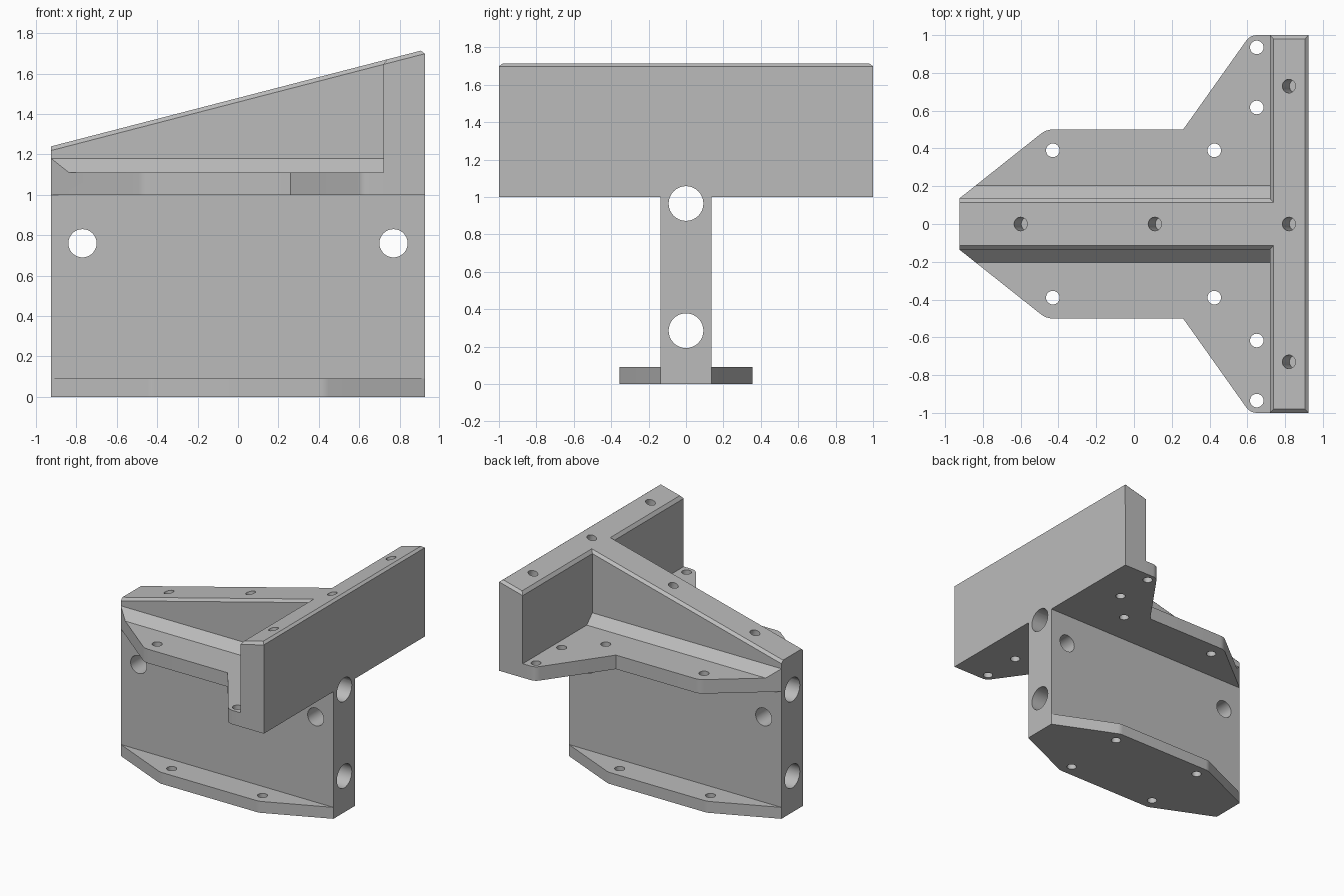
import bpy, bmesh, math
from mathutils import Matrix, Vector

cube = bpy.data.objects.get("Cube")
if cube:
    bpy.data.objects.remove(cube, do_unlink=True)

grey = bpy.data.materials.new("plain grey")
grey.use_nodes = True
grey.diffuse_color = (0.5, 0.5, 0.5, 1)
grey.node_tree.nodes["Principled BSDF"].inputs["Base Color"].default_value = (0.5, 0.5, 0.5, 1)

END, WEB = 0.925, 0.135          # half length and half thickness of the web
WALL = 0.72                      # inner face of the cross wall
SLOPE = 0.2588


def top_z(x):
    return 1.24 + SLOPE * (x + END)


def finish(name, bm):
    bmesh.ops.recalc_face_normals(bm, faces=bm.faces)
    mesh = bpy.data.meshes.new(name)
    bm.to_mesh(mesh)
    bm.free()
    mesh.materials.append(grey)
    obj = bpy.data.objects.new(name, mesh)
    bpy.context.collection.objects.link(obj)
    return obj


def prism_bm(points, push):
    """Extrude a closed outline of 3D points along a vector."""
    bm = bmesh.new()
    face = bm.faces.new([bm.verts.new(p) for p in points])
    out = bmesh.ops.extrude_face_region(bm, geom=[face])
    moved = [v for v in out["geom"] if isinstance(v, bmesh.types.BMVert)]
    bmesh.ops.translate(bm, verts=moved, vec=push)
    return bm


def plate(name, outline, z0, z1):
    return finish(name, prism_bm([(x, y, z0) for x, y in outline], (0, 0, z1 - z0)))


def rounded(a, corner, b, r, steps=6):
    """Arc of radius r that replaces a corner between a and b."""
    a, c, b = Vector(a), Vector(corner), Vector(b)
    u, v = (a - c).normalized(), (b - c).normalized()
    half = u.angle(v) / 2
    centre = c + (u + v).normalized() * (r / math.sin(half))
    start = c + u * (r / math.tan(half)) - centre
    sweep = start.angle_signed(c + v * (r / math.tan(half)) - centre)
    turn = [Matrix.Rotation(-sweep * i / steps, 2) for i in range(steps + 1)]
    return [tuple(centre + t @ start) for t in turn]


def mirrored(side):
    return side + [(x, -y) for x, y in reversed(side)]


def combine(target, tool, operation):
    mod = target.modifiers.new("join", "BOOLEAN")
    mod.operation, mod.object, mod.solver = operation, tool, "EXACT"
    bpy.context.view_layer.objects.active = target
    bpy.ops.object.modifier_apply(modifier=mod.name)
    bpy.data.objects.remove(tool, do_unlink=True)


def bore(centre, axis, radius, length):
    bm = bmesh.new()
    turn = Vector(axis).to_track_quat("Z", "Y").to_matrix().to_4x4()
    bmesh.ops.create_cone(bm, cap_ends=True, segments=32, radius1=radius, radius2=radius,
                          depth=length, matrix=Matrix.Translation(centre) @ turn)
    return finish("bore", bm)


# T-shaped upper body with sloping top and chamfered rim
tee = mirrored([(-END, WEB), (WALL, WEB), (WALL, 1), (END, 1)])
bm = prism_bm([(x, y, 1) for x, y in tee], (0, 0, 1))
for v in bm.verts:
    if v.co.z > 1.5:
        v.co.z = top_z(v.co.x)
bm.normal_update()
rim = [e for e in bm.edges if all(v.co.z > 1.1 for v in e.verts)
       and not all(v.co.x < -0.9 for v in e.verts)]
bmesh.ops.bevel(bm, geom=rim, offset=0.02, segments=1, affect="EDGES")
bracket = finish("bracket_body", bm)

# Lower web
web = plate("web", [(-END, -WEB), (END, -WEB), (END, WEB), (-END, WEB)], 0, 1.05)
combine(bracket, web, "UNION")

# Upper flange, flared towards the wall
tip, waist, flare, wide = (-END, WEB), (-0.465, 0.5), (0.26, 0.5), (0.615, 1)
upper = mirrored([tip] + rounded(tip, waist, flare, 0.1) + [flare]
                 + rounded(flare, wide, (0.8, 1), 0.07) + [(0.8, 1)])
combine(bracket, plate("upper_flange", upper, 1, 1.11), "UNION")

# Sloping fillet between web and upper flange, trimmed to the flange outline
section = [(0.205, 1.05), (0.205, 1.11), (WEB, 1.18)]
section += [(-y, z) for y, z in reversed(section)]
fillet = finish("fillet", prism_bm([(-END, y, z) for y, z in section], (END + 0.8, 0, 0)))
combine(fillet, plate("trim", upper, 0.9, 1.3), "INTERSECT")
combine(bracket, fillet, "UNION")

# Foot flange
foot_a, foot_b, far = (-0.43, 0.355), (0.43, 0.355), (END, WEB)
foot = mirrored([tip] + rounded(tip, foot_a, foot_b, 0.1)
                + rounded(foot_a, foot_b, far, 0.1) + [far])
combine(bracket, plate("foot_flange", foot, 0, 0.09), "UNION")

# Holes: lengthwise tunnels, cross holes, flange holes and blind top holes
holes = [((0, 0, z), (1, 0, 0), 0.093, 3) for z in (0.285, 0.965)]
holes += [((x, 0, 0.76), (0, 1, 0), 0.07, 1) for x in (-0.77, 0.77)]
for s in (-1, 1):
    holes += [((x, s * y, 1.05), (0, 0, 1), 0.036, 0.3)
              for x, y in ((-0.43, 0.39), (0.425, 0.39), (0.65, 0.617), (0.65, 0.935))]
    holes += [((x, s * 0.26, 0.05), (0, 0, 1), 0.036, 0.3) for x in (-0.395, 0.395)]
for x, y in ((-0.6, 0), (0.11, 0), (0.82, 0), (0.82, 0.73), (0.82, -0.73)):
    holes.append(((x, y, top_z(x)), (-SLOPE, 0, 1), 0.036, 0.3))
for hole in holes:
    combine(bracket, bore(*hole), "DIFFERENCE")

bracket.select_set(True)
bpy.context.view_layer.objects.active = bracket
bpy.ops.object.shade_smooth_by_angle(angle=math.radians(20))
